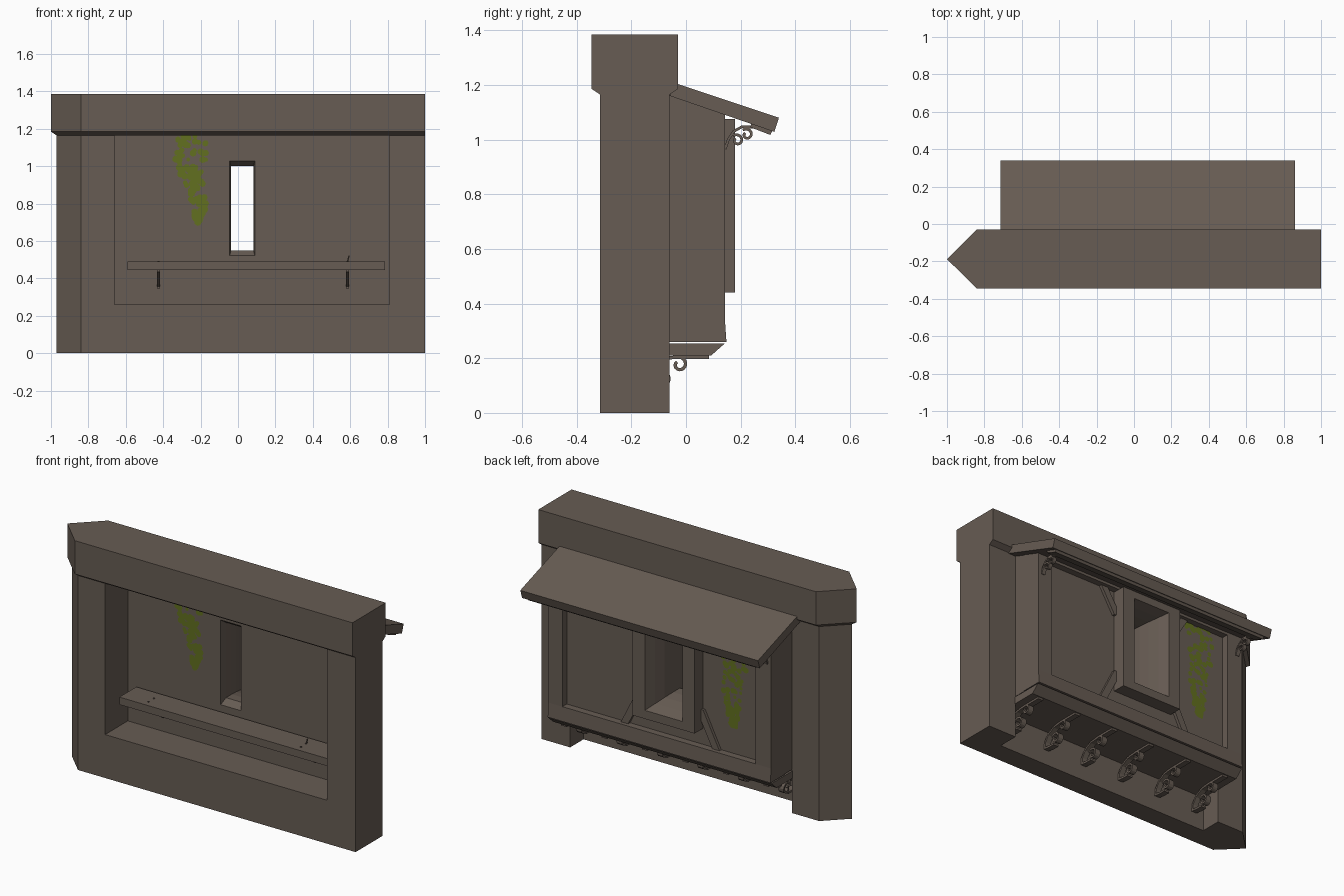
import bpy, bmesh, math, random
from mathutils import Vector

if "Cube" in bpy.data.objects:
    bpy.data.objects.remove(bpy.data.objects["Cube"])

random.seed(4)


def material(name, rgb):
    m = bpy.data.materials.new(name)
    m.diffuse_color = (*rgb, 1)
    m.use_nodes = True
    m.node_tree.nodes["Principled BSDF"].inputs["Base Color"].default_value = m.diffuse_color
    return m


BROWN = material("weathered_brown", (0.135, 0.107, 0.087))
GREEN = material("ivy_green", (0.122, 0.162, 0.014))


def finish(name, bm, mat=BROWN, fix=True):
    if fix:
        bmesh.ops.recalc_face_normals(bm, faces=bm.faces[:])
    me = bpy.data.meshes.new(name)
    bm.to_mesh(me)
    bm.free()
    me.materials.append(mat)
    ob = bpy.data.objects.new(name, me)
    bpy.context.collection.objects.link(ob)
    return ob


def loft(name, rings):
    """Skin a list of equal-length point rings and cap both ends."""
    bm = bmesh.new()
    vs = [[bm.verts.new(p) for p in r] for r in rings]
    n = len(vs[0])
    for a, b in zip(vs, vs[1:]):
        for i in range(n):
            j = (i + 1) % n
            bm.faces.new((a[i], a[j], b[j], b[i]))
    bm.faces.new(vs[0])
    bm.faces.new(vs[-1])
    return finish(name, bm)


def prism_x(name, yz, x0, x1):
    return loft(name, [[(x, y, z) for y, z in yz] for x in (x0, x1)])


def box(name, x0, x1, y0, y1, z0, z1):
    return prism_x(name, [(y0, z0), (y1, z0), (y1, z1), (y0, z1)], x0, x1)


def spiral(cy, cz, r0, r1, a0, a1, n=14):
    pts = []
    for i in range(n + 1):
        t = i / n
        a, r = math.radians(a0 + (a1 - a0) * t), r0 + (r1 - r0) * t
        pts.append((cy + r * math.cos(a), cz + r * math.sin(a)))
    return pts


def straps(name, paths, x, width, thick):
    """Flat iron straps that follow yz paths."""
    bm = bmesh.new()
    for path in paths:
        p = [Vector(q) for q in path]
        rows = []
        for i, q in enumerate(p):
            d = (p[min(i + 1, len(p) - 1)] - p[max(i - 1, 0)]).normalized()
            o = Vector((-d.y, d.x)) * thick / 2
            rows.append([bm.verts.new((x + sx * width / 2, q.x + s * o.x, q.y + s * o.y))
                         for sx, s in ((-1, -1), (1, -1), (1, 1), (-1, 1))])
        for a, b in zip(rows, rows[1:]):
            for i in range(4):
                j = (i + 1) % 4
                bm.faces.new((a[i], a[j], b[j], b[i]))
        bm.faces.new(rows[0])
        bm.faces.new(rows[-1])
    return finish(name, bm)


def rod(name, a, b, r, sides=6):
    a, b = Vector(a), Vector(b)
    q = (b - a).to_track_quat('Z', 'Y')
    ring = [q @ Vector((r * math.cos(k * math.tau / sides), r * math.sin(k * math.tau / sides), 0))
            for k in range(sides)]
    return loft(name, [[a + v for v in ring], [b + v for v in ring]])


# Wall: extents, bay opening and pointed left end
L, R, YF, YB, YM = -0.66, 0.81, -0.315, -0.06, -0.1875
left_plan = [(L, YF), (L, YB), (-0.84, YB), (-0.97, YM), (-0.84, YF)]
loft("left_pier", [[(x, y, z) for x, y in left_plan] for z in (0, 1.17)])
box("right_pier", R, 1, YF, YB, 0, 1.17)
box("parapet", L, R, YF, -0.187, 0, 0.26)


# Top beam with chamfered underside
def beam_plan(o, z):
    h = 0.1275 + o
    return [(x, YM + y, z) for x, y in ((1, -h), (1, h), (-0.84, h), (-0.97 - o, 0), (-0.84, -h))]


loft("top_beam", [beam_plan(0, 1.165), beam_plan(0.03, 1.185), beam_plan(0.03, 1.385)])

# Bay wall, floor and chamfered sill
bay = prism_x("bay_wall", [(-0.10, 0.26), (-0.10, 1.17), (-0.06, 1.17), (0.10, 1.11), (0.10, 0.26)], L, R)
box("bay_floor", L, R, -0.19, -0.06, 0.215, 0.26)
prism_x("bay_sill", [(-0.187, 0.21), (0.092, 0.21), (0.142, 0.254), (-0.187, 0.254)], L - 0.005, R + 0.005)

# Bay timber frame: posts, rails, braces
post = [(0.015, 0.26), (0.015, 1.14), (0.142, 1.10), (0.142, 0.26)]
prism_x("left_bay_post", post, L - 0.004, L + 0.1)
prism_x("right_bay_post", post, R - 0.09, R + 0.004)
prism_x("bottom_rail", [(0.09, 0.26), (0.148, 0.26), (0.142, 0.345), (0.09, 0.345)], L - 0.003, R + 0.003)
box("top_rail", L, R, 0.09, 0.14, 1.075, 1.1)
CX = 0.0225
for sx in (-1, 1):
    for z0, z1, tag in ((0.56, 0.33, "lower"), (0.92, 1.11, "upper")):
        xa, xb, w = CX + sx * 0.195, CX + sx * 0.31, 0.024
        loft("%s_brace" % tag, [[(xa - w, y, z0), (xa + w, y, z0), (xb + w, y, z1), (xb - w, y, z1)]
                                for y in (0.09, 0.118)])

# Window surround, and the splayed slot cut through it and the bay wall
frame = box("window_frame", CX - 0.205, CX + 0.205, 0.08, 0.18, 0.44, 1.075)
slot = [(-0.102, 0.0675, 0.52, 1.03), (-0.06, 0.06, 0.55, 1.0), (0, 0.064, 0.547, 1.0),
        (0.06, 0.077, 0.535, 1.005), (0.12, 0.098, 0.515, 1.015), (0.182, 0.125, 0.49, 1.03)]
cutter = loft("slot_cutter", [[(CX - h, y, a), (CX + h, y, a), (CX + h, y, b), (CX - h, y, b)]
                              for y, h, a, b in slot])
cutter.hide_render = True
for ob in (bay, frame):
    mod = ob.modifiers.new("slot", 'BOOLEAN')
    mod.object, mod.operation, mod.solver = cutter, 'DIFFERENCE', 'EXACT'
    bpy.context.view_layer.objects.active = ob
    bpy.ops.object.modifier_apply(modifier=mod.name)
bpy.data.objects.remove(cutter)

# Lean-to roof with an eaves batten
prism_x("roof", [(-0.06, 1.16), (-0.035, 1.205), (0.34, 1.08), (0.323, 1.028)], -0.715, 0.86)
prism_x("eaves_batten", [(0.24, 1.062), (0.318, 1.035), (0.308, 1.017), (0.235, 1.045)], L - 0.02, R + 0.02)

# Scroll corbels under the sill
for i in range(6):
    straps("sill_corbel", [
        [(0.085, 0.204), (-0.03, 0.204), (-0.10, 0.198), (-0.15, 0.17), (-0.175, 0.13), (-0.178, 0.09)],
        [(-0.08, 0.2)] + spiral(-0.025, 0.177, 0.028, 0.012, 100, -230),
        spiral(-0.088, 0.122, 0.035, 0.012, 150, -230),
        [(-0.178, 0.095), (-0.14, 0.09), (-0.10, 0.09)]], 0.75 - 0.268 * i, 0.035, 0.012)

# Scroll brackets under the eaves
for x in (L + 0.03, R - 0.03):
    straps("eaves_bracket", [
        [(0.143, 0.965), (0.155, 1.0), (0.175, 1.03), (0.205, 1.047), (0.26, 1.045)],
        spiral(0.187, 0.997, 0.022, 0.008, 130, -230),
        spiral(0.222, 1.018, 0.022, 0.008, 130, -230)], x, 0.025, 0.01)

# Shelf in the niche, with its brackets, bolts and pegs
box("shelf", -0.59, 0.785, -0.28, -0.12, 0.445, 0.49)
for x in (-0.425, 0.585):
    straps("shelf_bracket", [
        [(-0.105, 0.345), (-0.105, 0.44), (-0.26, 0.44)],
        [(-0.105, 0.36), (-0.14, 0.375), (-0.18, 0.405), (-0.23, 0.44)]], x, 0.016, 0.01)
    for y in (-0.24, -0.19):
        rod("shelf_bolt", (x, y, 0.44), (x, y, 0.494), 0.006)
rod("bent_peg", (0.583, -0.19, 0.48), (0.594, -0.19, 0.523), 0.004)


# Hanging ivy: overlapping flat leaves; rows give (z, left, right)
def ivy(name, rows, y, facing):
    bm = bmesh.new()
    for (za, la, ra), (zb, lb, rb) in zip(rows, rows[1:]):
        for k in range(24):
            t = random.random()
            x = random.uniform(la + (lb - la) * t, ra + (rb - ra) * t)
            z, r = za + (zb - za) * t, random.uniform(0.011, 0.02)
            off = y + facing * random.uniform(0.002, 0.005)
            ring = [bm.verts.new((x + r * math.cos(a), off, z + r * math.sin(a)))
                    for a in (s * math.tau / 7 for s in range(7))]
            bm.faces.new(ring if facing < 0 else ring[::-1])
    return finish(name, bm, GREEN, False)


rows = [(1.165, -0.34, -0.165), (1.06, -0.34, -0.165), (0.96, -0.31, -0.19),
        (0.86, -0.27, -0.17), (0.77, -0.24, -0.17), (0.70, -0.225, -0.21)]
ivy("inside_ivy", rows, -0.10, -1)
rows = [(1.08, -0.47, -0.29), (0.98, -0.49, -0.29), (0.85, -0.48, -0.33),
        (0.72, -0.44, -0.31), (0.60, -0.43, -0.33), (0.50, -0.40, -0.38)]
ivy("outside_ivy", rows, 0.10, 1)
